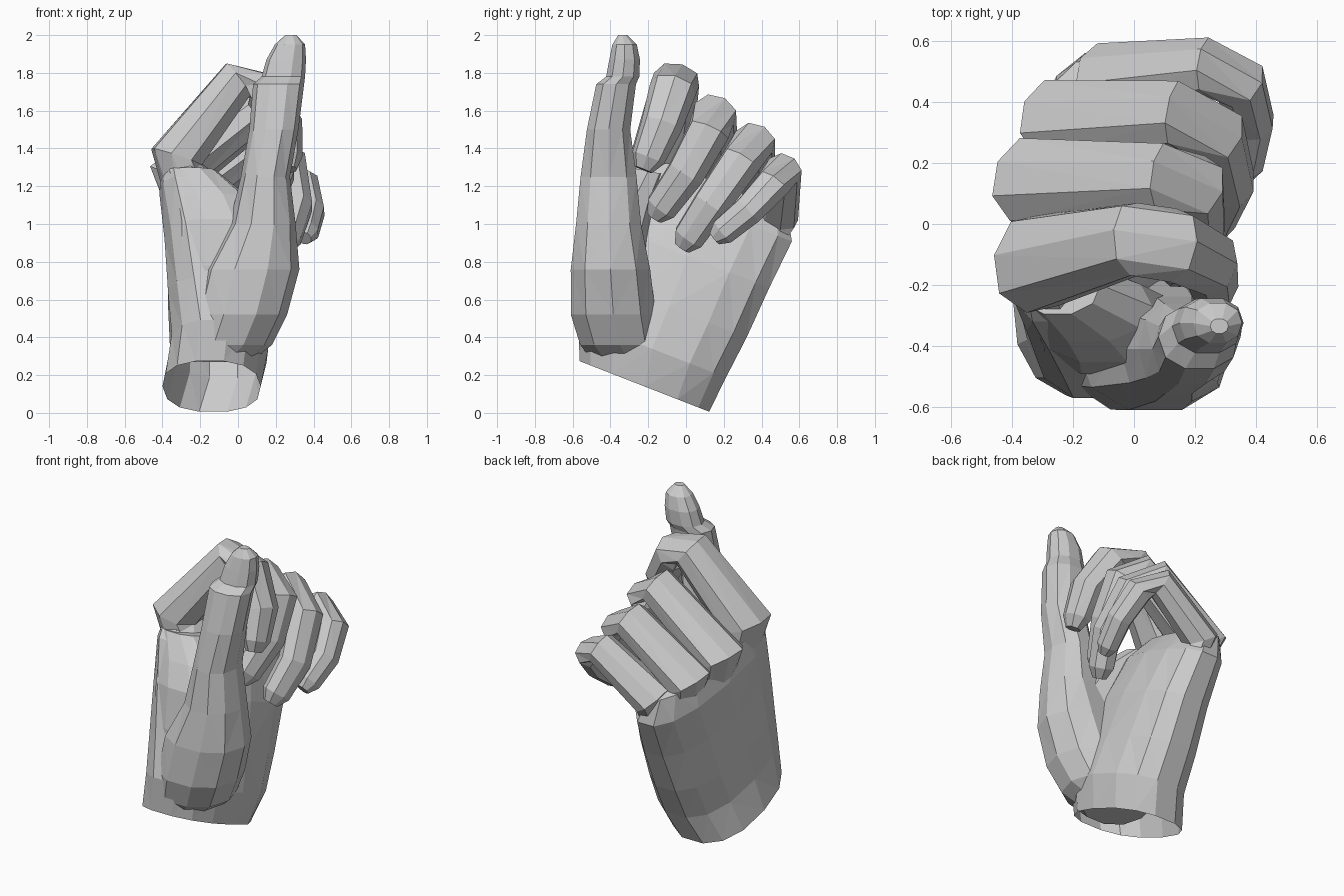
import bpy
import bmesh
from math import cos, sin, pi, copysign
from mathutils import Vector

default_cube = bpy.data.objects.get("Cube")
if default_cube:
    bpy.data.objects.remove(default_cube, do_unlink=True)

# One plain grey for the whole sculpture
grey = bpy.data.materials.new("plain grey")
colour = (0.6, 0.6, 0.6, 1)
grey.diffuse_color = colour
grey.use_nodes = True
for node in grey.node_tree.nodes:
    if node.type == 'BSDF_PRINCIPLED':
        node.inputs["Base Color"].default_value = colour


def outline(centre, across, along, sides, squareness):
    """Closed rounded section spanned by two half-axis vectors."""
    points = []
    for i in range(sides):
        angle = 2 * pi * i / sides
        c, s = cos(angle), sin(angle)
        c = copysign(abs(c) ** (2 / squareness), c)
        s = copysign(abs(s) ** (2 / squareness), s)
        points.append(centre + across * c + along * s)
    return points


def loft(name, sections, open_start=False):
    """Skin a list of equal sections into a flat-shaded object."""
    bm = bmesh.new()
    rings = [[bm.verts.new(p) for p in section] for section in sections]
    sides = len(rings[0])
    for low, high in zip(rings, rings[1:]):
        for i in range(sides):
            j = (i + 1) % sides
            bm.faces.new((low[i], low[j], high[j], high[i]))
    bm.faces.new(rings[-1])
    if not open_start:
        bm.faces.new(list(reversed(rings[0])))
    bmesh.ops.recalc_face_normals(bm, faces=bm.faces)
    # Split the long panels so each facet is truly flat
    bmesh.ops.triangulate(bm, faces=bm.faces)
    mesh = bpy.data.meshes.new(name)
    bm.to_mesh(mesh)
    bm.free()
    mesh.materials.append(grey)
    obj = bpy.data.objects.new(name, mesh)
    bpy.context.collection.objects.link(obj)
    return obj


def stacked(name, table, slope, yaw, sides, squareness, open_start=False):
    """Loft of level sections (x, y, z, half x, half y), tilted and yawed."""
    sections = []
    for x, y, z, half_x, half_y in table:
        across = Vector((half_x, 0, 0))
        along = Vector((yaw * z, 1, slope)) * half_y
        sections.append(outline(Vector((x, y, z)), across, along, sides, squareness))
    return loft(name, sections, open_start)


def finger(name, path, widths, thickness):
    """Curled finger: base, knuckle, two bend points, last joint, tip."""
    points = [Vector(p) for p in path]
    hinge = (points[2] - points[1]).cross(points[-1] - points[2]).normalized()
    # Rounded fingertip beyond the last point
    end = (points[-1] - points[-2]).normalized()
    points.append(points[-1] + end * widths[-1] * 0.75)
    widths = widths + [widths[-1] * 0.55]
    sections = []
    for i, point in enumerate(points):
        before = points[max(i - 1, 0)]
        after = points[min(i + 1, len(points) - 1)]
        tangent = (after - before).normalized()
        side = (hinge - tangent * hinge.dot(tangent)).normalized()
        depth = tangent.cross(side)
        half = widths[i]
        sections.append(outline(point, side * half, depth * half * thickness, 8, 2.2))
    return loft(name, sections)


# Palm and back of the hand, open at the wrist
stacked("palm", [
    (-.14, -.22, .14, .26, .35),
    (-.10, -.18, .34, .26, .40),
    (-.12, -.09, .56, .25, .42),
    (-.145, .01, .83, .23, .44),
    (-.19, .12, 1.08, .20, .45),
    (-.235, .16, 1.22, .13, .38),
], slope=-.39, yaw=.18, sides=14, squareness=2.4, open_start=True)

# Thumb with the fleshy mound at its root
stacked("thumb", [
    (-.12, -.30, .27, .19, .20),
    (-.05, -.35, .36, .23, .22),
    (.01, -.385, .52, .25, .235),
    (.07, -.40, .76, .255, .22),
    (.13, -.41, 1.0, .175, .18),
    (.145, -.41, 1.25, .13, .155),
    (.19, -.41, 1.5, .13, .12),
    (.215, -.37, 1.74, .135, .11),
    (.24, -.335, 1.78, .115, .092),
    (.255, -.325, 1.87, .105, .085),
    (.275, -.325, 1.95, .08, .068),
    (.28, -.335, 2.0, .03, .025),
], slope=0, yaw=0, sides=10, squareness=2.2)

# Web of skin between thumb and index knuckle
stacked("thumb_web", [
    (-.10, -.34, .45, .23, .16),
    (-.09, -.34, .75, .25, .16),
    (-.10, -.32, 1.0, .24, .14),
    (-.15, -.27, 1.14, .21, .12),
    (-.25, -.2, 1.28, .14, .1),
], slope=-.2, yaw=0, sides=10, squareness=2.1)

# Four curled fingers
finger("index_finger", [
    (-.23, -.1, 1.06), (-.325, -.13, 1.355), (.0, -.05, 1.765),
    (.13, -.07, 1.71), (.25, -.13, 1.52), (.265, -.2, 1.35),
], [.15, .165, .125, .125, .11, .09], .87)

finger("middle_finger", [
    (-.21, .1, .98), (-.345, .14, 1.24), (.10, .15, 1.585),
    (.20, .12, 1.49), (.21, .0, 1.27), (.15, -.13, 1.09),
], [.14, .15, .12, .115, .105, .09], .87)

finger("ring_finger", [
    (-.15, .28, .92), (-.265, .34, 1.14), (.14, .36, 1.435),
    (.27, .29, 1.33), (.31, .13, 1.10), (.26, .015, .93),
], [.12, .14, .115, .11, .1, .088], .87)

finger("little_finger", [
    (-.07, .38, .85), (-.1, .48, 1.04), (.24, .515, 1.285),
    (.35, .46, 1.21), (.385, .33, 1.07), (.36, .195, .96),
], [.09, .12, .1, .095, .085, .076], .88)
